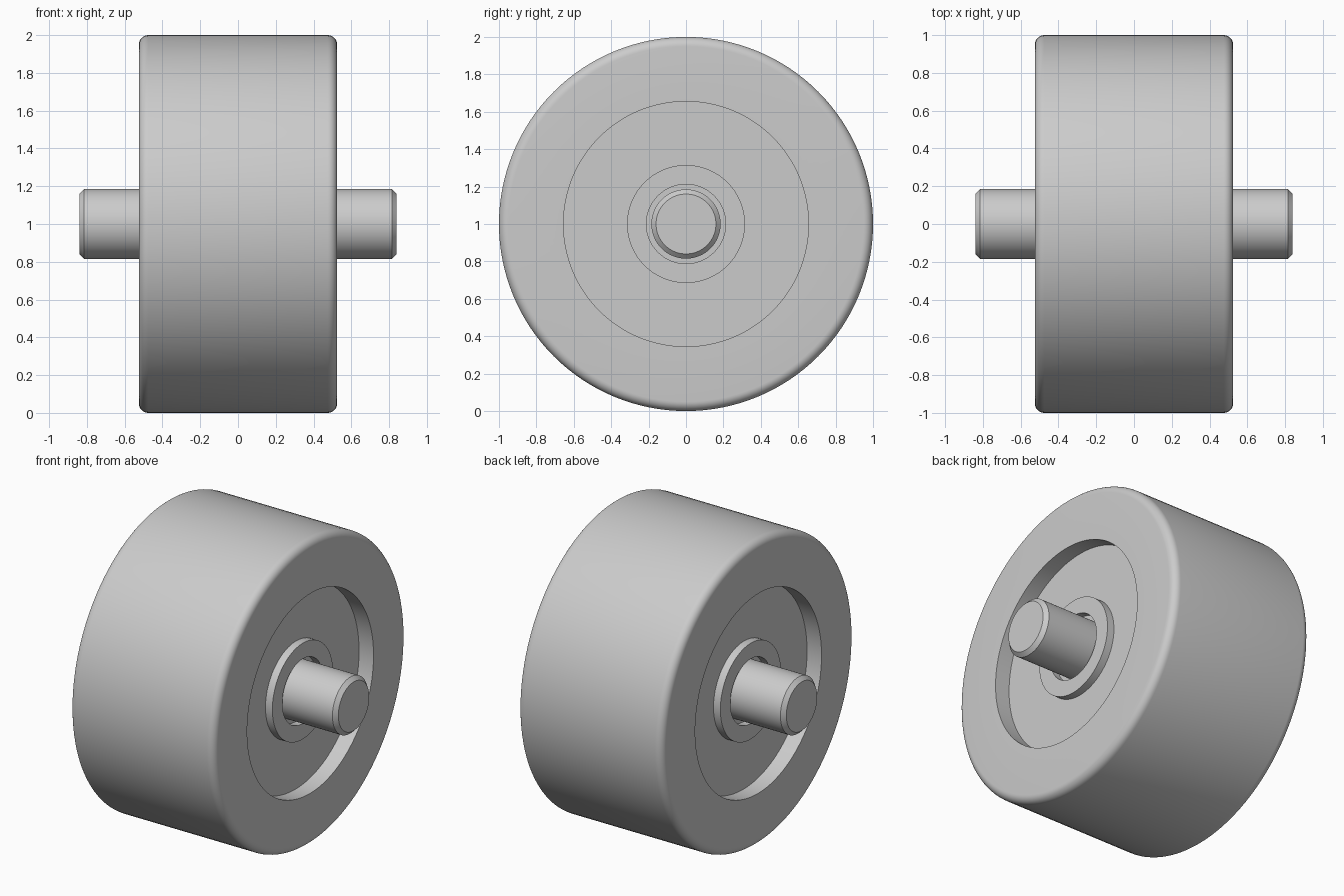
import bpy, bmesh, math

cube = bpy.data.objects.get("Cube")
if cube:
    bpy.data.objects.remove(cube, do_unlink=True)

SEGMENTS = 128
CENTRE_Z = 1.0

grey = bpy.data.materials.new("light grey")
grey.use_nodes = True
colour = (0.6, 0.6, 0.6, 1)
grey.diffuse_color = colour
grey.node_tree.nodes["Principled BSDF"].inputs["Base Color"].default_value = colour


def lathe(name, half_profile):
    """Mirror a half profile of (x, radius) points and spin it about the x axis."""
    profile = half_profile + [(-x, r) for x, r in reversed(half_profile)]
    bm = bmesh.new()
    verts = [bm.verts.new((x, 0, r)) for x, r in profile]
    edges = [bm.edges.new(pair) for pair in zip(verts, verts[1:] + verts[:1])]
    bmesh.ops.spin(bm, geom=verts + edges, cent=(0, 0, 0), axis=(1, 0, 0),
                   angle=math.tau, steps=SEGMENTS, use_merge=True)
    bmesh.ops.remove_doubles(bm, verts=bm.verts, dist=0.0001)
    bmesh.ops.dissolve_degenerate(bm, edges=bm.edges, dist=0.0001)
    bmesh.ops.recalc_face_normals(bm, faces=bm.faces)
    mesh = bpy.data.meshes.new(name)
    bm.to_mesh(mesh)
    bm.free()
    mesh.materials.append(grey)
    obj = bpy.data.objects.new(name, mesh)
    obj.location.z = CENTRE_Z
    bpy.context.collection.objects.link(obj)
    bpy.ops.object.select_all(action='DESELECT')
    obj.select_set(True)
    bpy.context.view_layer.objects.active = obj
    bpy.ops.object.shade_smooth_by_angle(angle=math.radians(30))
    return obj


# Wheel: bore, raised hub ring, recessed web and rounded tread edge
WIDTH, FLOOR, HUB, ROUND = 0.525, 0.42, 0.47, 0.05
tread_edge = [(WIDTH - ROUND + ROUND * math.cos(a), 1 - ROUND + ROUND * math.sin(a))
              for a in (math.radians(90 * i / 8) for i in range(9))]
lathe("wheel", [(FLOOR, 0.1), (FLOOR, 0.212), (HUB, 0.212), (HUB, 0.315),
                (FLOOR, 0.315), (FLOOR, 0.655), (WIDTH, 0.655)] + tread_edge)

# Axle: straight shaft with chamfered ends
lathe("axle", [(0.84, 0), (0.84, 0.16), (0.815, 0.185)])
